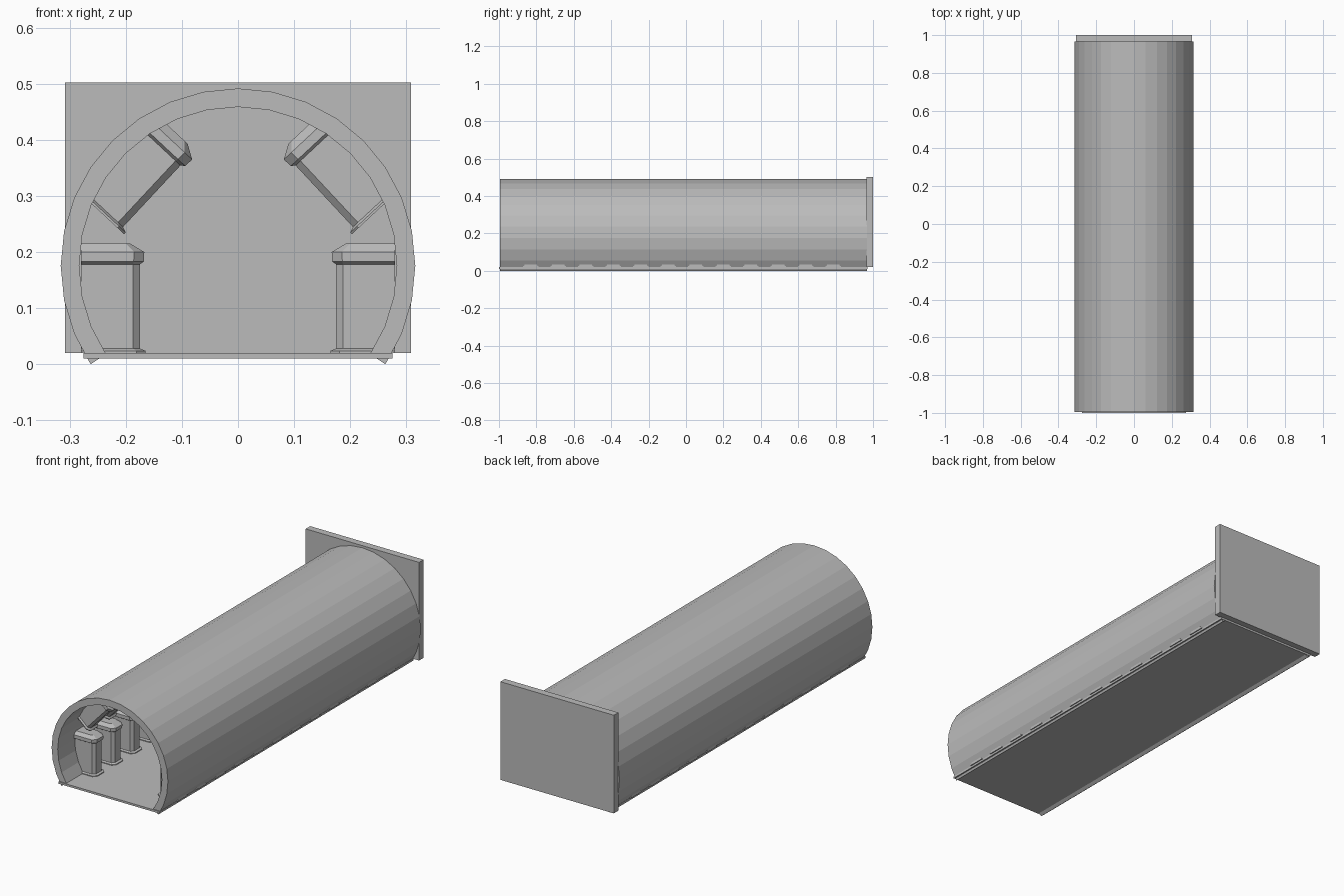
import bpy, bmesh, math

if "Cube" in bpy.data.objects:
    bpy.data.objects.remove(bpy.data.objects["Cube"])

grey = bpy.data.materials.new("plain grey")
grey.diffuse_color = (0.5, 0.5, 0.5, 1)
grey.use_nodes = True
grey.node_tree.nodes["Principled BSDF"].inputs["Base Color"].default_value = grey.diffuse_color


def loft(name, rings):
    """Closed solid skinned through rings of equal point count."""
    bm = bmesh.new()
    loops = [[bm.verts.new(p) for p in ring] for ring in rings]
    n = len(loops[0])
    for a, b in zip(loops, loops[1:]):
        for i in range(n):
            j = (i + 1) % n
            bm.faces.new((a[i], a[j], b[j], b[i]))
    bm.faces.new(loops[0])
    bm.faces.new(loops[-1])
    bmesh.ops.recalc_face_normals(bm, faces=bm.faces)
    me = bpy.data.meshes.new(name)
    bm.to_mesh(me)
    bm.free()
    me.materials.append(grey)
    ob = bpy.data.objects.new(name, me)
    bpy.context.collection.objects.link(ob)
    return ob


def box(name, hx, y0, y1, z0, z1):
    return loft(name, [[(-hx, y, z0), (hx, y, z0), (hx, y, z1), (-hx, y, z1)]
                       for y in (y0, y1)])


# arched shell: 22 of 32 segments of a thick tube
R, RI, CZ = 0.316, 0.283, 0.1756
STEP = math.radians(11.25)


def arc(r, ks):
    return [(r * math.sin(k * STEP), CZ + r * math.cos(k * STEP)) for k in ks]


profile = arc(R, range(-11, 12)) + arc(RI, range(11, -12, -1))
shell = loft("tunnel_shell", [[(x, y, z) for x, z in profile] for y in (-0.995, 0.967)])

# floor slab and end wall
box("floor", 0.275, -1.0, 0.97, 0.01, 0.02)
box("end_wall", 0.308, 0.965, 1.0, 0.02, 0.502)

# pod sections: height, front setback, half width, corner chamfer
SECTIONS = [(0.0, 0.0, 0.042, 0.016), (0.004, 0.0, 0.042, 0.016),
            (0.008, 0.010, 0.034, 0.012), (0.158, 0.010, 0.034, 0.012),
            (0.163, 0.003, 0.042, 0.018), (0.180, 0.002, 0.042, 0.018),
            (0.195, 0.027, 0.028, 0.008)]


def pod_row(name, ox, oz, tilt, depth):
    """Row of pods along y, backs set into the shell, mirrored left/right."""
    c, s = math.cos(tilt), math.sin(tilt)
    rings = []
    for v, f, h, ch in SECTIONS:
        plan = [(depth, -h), (f + ch, -h), (f, -h + ch),
                (f, h - ch), (f + ch, h), (depth, h)]
        rings.append([(ox + u * c - v * s, -0.83 + y, oz + u * s + v * c)
                      for u, y in plan])
    ob = loft(name, rings)
    ob.modifiers.new("mirror", 'MIRROR').use_mirror_merge = False
    arr = ob.modifiers.new("row", 'ARRAY')
    arr.count = 12
    arr.use_relative_offset = False
    arr.use_constant_offset = True
    arr.constant_offset_displace = (0, 0.147, 0)


pod_row("lower_pods", 0.165, 0.02, 0.0, 0.115)
pod_row("upper_pods", 0.203, 0.232, math.radians(43), 0.106)
